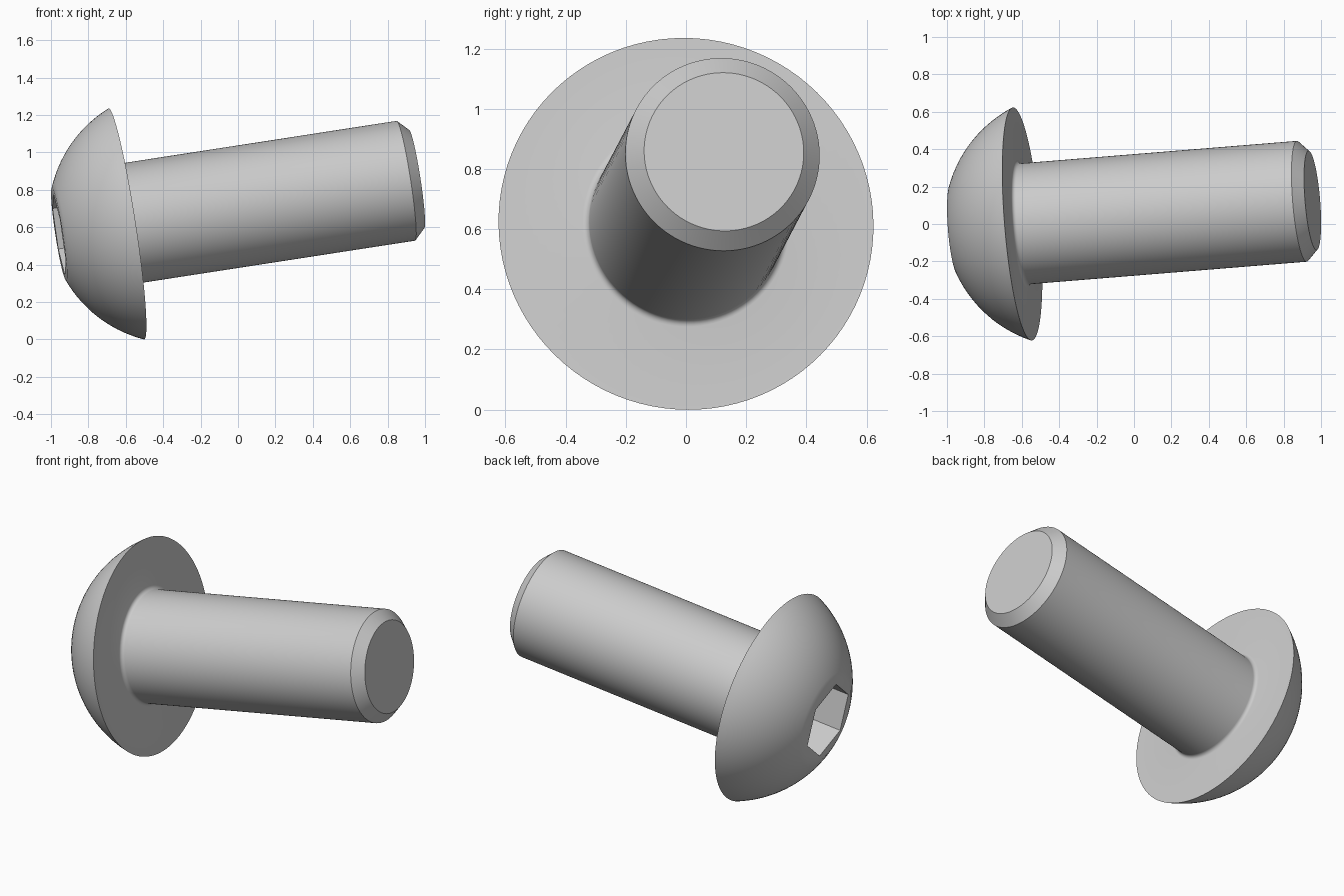
import bpy
import bmesh
from math import sin, cos, pi, radians, atan2, hypot
from mathutils import Matrix, Vector

cube = bpy.data.objects.get("Cube")
if cube:
    bpy.data.objects.remove(cube, do_unlink=True)

# Dimensions along the screw axis; zero is the underside of the head
HEAD_R, FLAT_R, HEAD_H = 0.625, 0.25, 0.365
SHAFT_R, TIP_R, LENGTH, FILLET = 0.324, 0.266, 1.575, 0.022
SOCKET_R, SOCKET_DEPTH = 0.222, 0.22


def lathe(name, profile, steps):
    """Revolve (radius, height) points around local z."""
    bm = bmesh.new()
    verts = [bm.verts.new((r, 0, z)) for r, z in profile]
    edges = [bm.edges.new(pair) for pair in zip(verts, verts[1:])]
    bmesh.ops.spin(bm, geom=verts + edges, cent=(0, 0, 0), axis=(0, 0, 1),
                   angle=2 * pi, steps=steps)
    bmesh.ops.remove_doubles(bm, verts=bm.verts, dist=1e-4)
    bmesh.ops.recalc_face_normals(bm, faces=bm.faces)
    mesh = bpy.data.meshes.new(name)
    bm.to_mesh(mesh)
    bm.free()
    obj = bpy.data.objects.new(name, mesh)
    bpy.context.collection.objects.link(obj)
    return obj


def arc(cx, cz, radius, start, end, count):
    angles = [start + (end - start) * i / count for i in range(count + 1)]
    return [(cx + radius * cos(a), cz + radius * sin(a)) for a in angles]


# Domed head: arc centred on the axis, from the flat crown to the rim
centre = (HEAD_R**2 - FLAT_R**2 - HEAD_H**2) / (2 * HEAD_H)
dome = arc(0, centre, hypot(HEAD_R, centre),
           atan2(-HEAD_H - centre, FLAT_R), atan2(-centre, HEAD_R), 14)

# Fillet under the head, shaft and chamfered tip
fillet = arc(SHAFT_R + FILLET, FILLET, FILLET, 1.5 * pi, pi, 5)
tip = [(SHAFT_R, LENGTH - SHAFT_R + TIP_R), (TIP_R, LENGTH), (0, LENGTH)]
screw = lathe("button_head_screw", [(0, -HEAD_H)] + dome + fillet + tip, 96)

# Hexagonal socket cut into the crown
top, floor = -HEAD_H - 0.1, -HEAD_H + SOCKET_DEPTH
cutter = lathe("socket_cutter",
               [(0, top), (SOCKET_R, top), (SOCKET_R, floor), (0, floor)], 6)
cutter.data.transform(Matrix.Rotation(radians(9), 4, 'Z'))
cutter.hide_render = True
cut = screw.modifiers.new("socket", 'BOOLEAN')
cut.object = cutter
cut.operation = 'DIFFERENCE'
cut.solver = 'EXACT'
bpy.ops.object.select_all(action='DESELECT')
screw.select_set(True)
bpy.context.view_layer.objects.active = screw
bpy.ops.object.modifier_apply(modifier=cut.name)
bpy.data.objects.remove(cutter, do_unlink=True)
bpy.ops.object.shade_smooth_by_angle(angle=radians(30))

# Plain steel
steel = bpy.data.materials.new("steel_grey")
steel.use_nodes = True
colour = (0.6, 0.6, 0.6, 1)
steel.diffuse_color = colour
steel.node_tree.nodes["Principled BSDF"].inputs["Base Color"].default_value = colour
screw.data.materials.clear()
screw.data.materials.append(steel)

# Tilted pose: local z runs down the shaft, local x points upward
axis = Vector((0.985, 0.08, 0.152)).normalized()
up = (Vector((0, 0, 1)) - axis * axis.z).normalized()
pose = Matrix((up, axis.cross(up), axis)).transposed().to_4x4()
screw.matrix_world = Matrix.Translation((-0.597, 0, 0.6175)) @ pose
